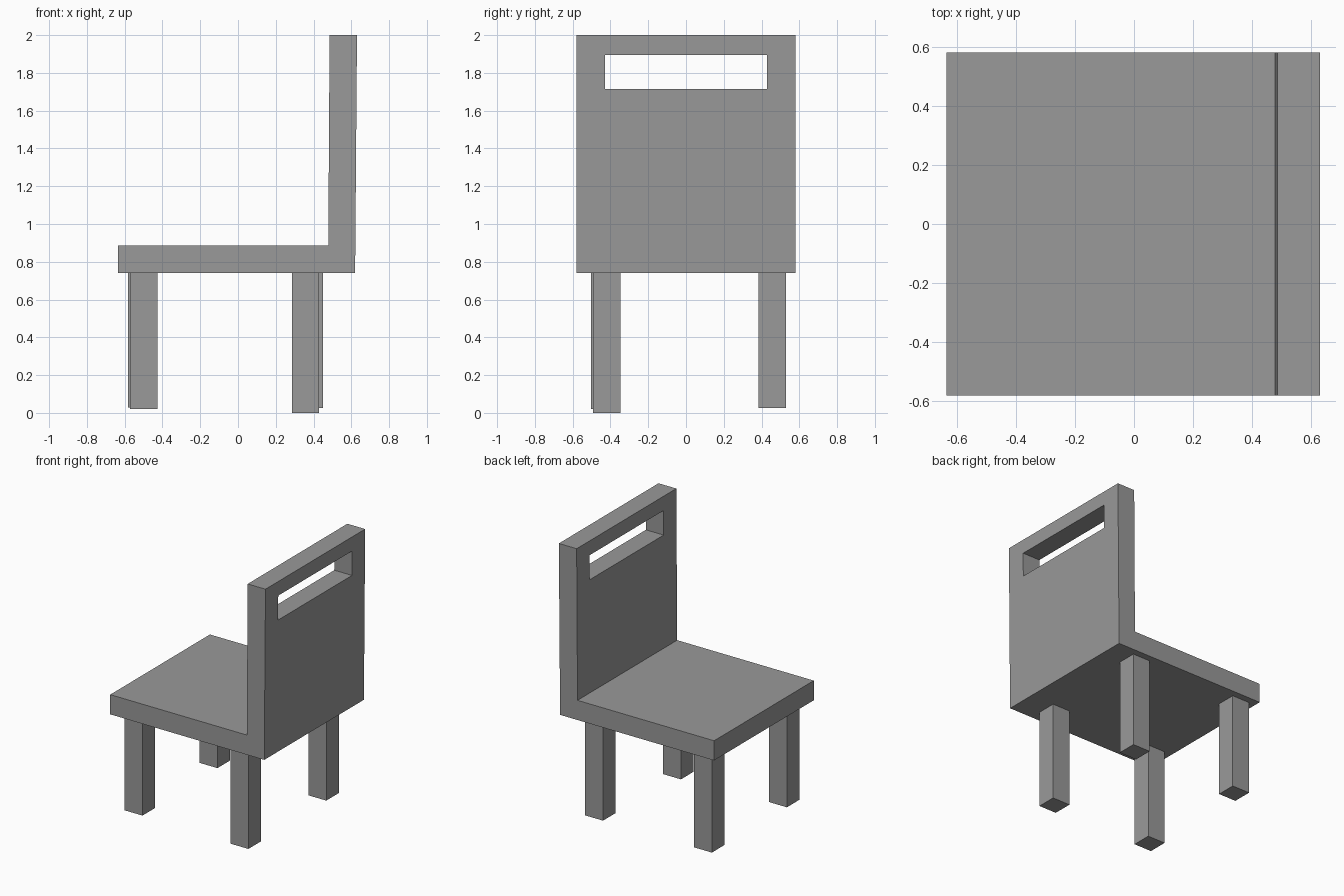
import bpy
import bmesh

default = bpy.data.objects.get("Cube")
if default:
    bpy.data.objects.remove(default, do_unlink=True)

# Single flat colour
grey = bpy.data.materials.new("plain_grey")
grey.use_nodes = True
colour = (0.32, 0.32, 0.32, 1)
grey.diffuse_color = colour
grey.node_tree.nodes["Principled BSDF"].inputs["Base Color"].default_value = colour


def add_prism(name, profile, y0, y1):
    """Extrude an x-z profile from y0 to y1."""
    bm = bmesh.new()
    face = bm.faces.new([bm.verts.new((x, y0, z)) for x, z in profile])
    grown = bmesh.ops.extrude_face_region(bm, geom=[face])["geom"]
    verts = [g for g in grown if isinstance(g, bmesh.types.BMVert)]
    bmesh.ops.translate(bm, verts=verts, vec=(0, y1 - y0, 0))
    bmesh.ops.recalc_face_normals(bm, faces=bm.faces)
    mesh = bpy.data.meshes.new(name)
    bm.to_mesh(mesh)
    bm.free()
    mesh.materials.append(grey)
    obj = bpy.data.objects.new(name, mesh)
    bpy.context.collection.objects.link(obj)
    return obj


def add_box(name, x0, x1, y0, y1, z0, z1):
    return add_prism(name, [(x0, z0), (x1, z0), (x1, z1), (x0, z1)], y0, y1)


# Seat and slightly leaning backrest as one bent slab
UNDERSIDE = 0.74
seat = add_prism("seat_and_backrest", [
    (-0.635, UNDERSIDE), (0.62, UNDERSIDE), (0.63, 2.0),
    (0.485, 2.0), (0.478, 0.885), (-0.635, 0.885)], -0.58, 0.58)

# Hand slot through the backrest
cutter = add_box("slot_cutter", 0.3, 0.8, -0.43, 0.43, 1.715, 1.895)
cutter.hide_render = True
cutter.hide_set(True)
cutter.display_type = 'WIRE'
slot = seat.modifiers.new("hand_slot", 'BOOLEAN')
slot.operation = 'DIFFERENCE'
slot.solver = 'EXACT'
slot.object = cutter
bpy.context.view_layer.objects.active = seat
bpy.ops.object.modifier_apply(modifier=slot.name)
bpy.data.objects.remove(cutter, do_unlink=True)

# Square legs, slightly uneven in place and length: min x, min y, bottom z
WIDTH = 0.145
legs = {
    "front_right_leg": (-0.572, -0.502, 0.02),
    "front_left_leg": (0.285, -0.493, 0.0),
    "rear_right_leg": (-0.582, 0.385, 0.028),
    "rear_left_leg": (0.305, 0.385, 0.026),
}
for name, (x, y, z) in legs.items():
    add_box(name, x, x + WIDTH, y, y + WIDTH, z, UNDERSIDE)
